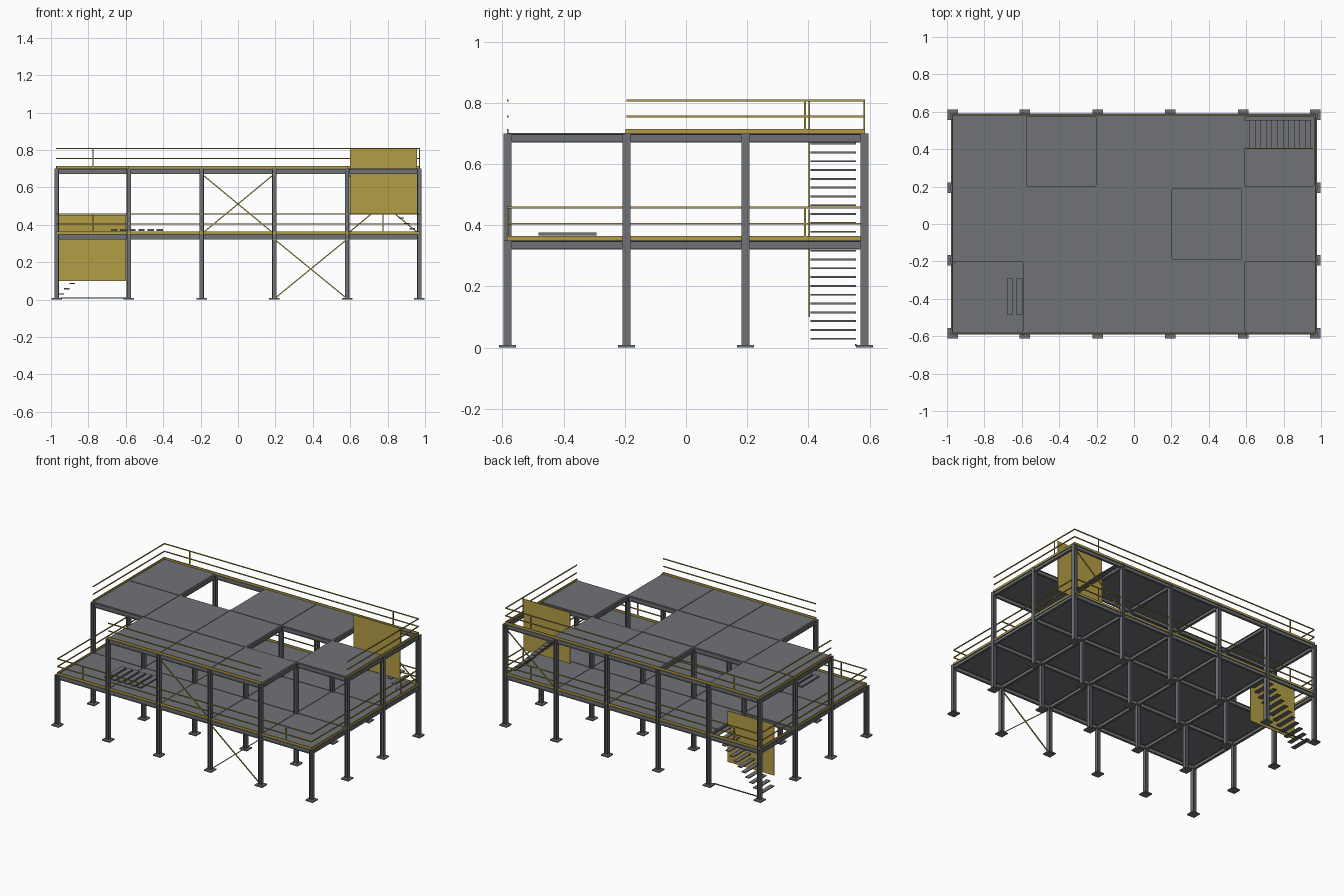
import bpy, bmesh, math
from mathutils import Vector

cube = bpy.data.objects.get("Cube")
if cube:
    bpy.data.objects.remove(cube)


def material(name, rgb):
    m = bpy.data.materials.new(name)
    m.use_nodes = True
    m.diffuse_color = (*rgb, 1)
    m.node_tree.nodes["Principled BSDF"].inputs["Base Color"].default_value = (*rgb, 1)
    return m


STEEL = material("steel_grey", (0.16, 0.17, 0.18))
GOLD = material("safety_yellow", (0.45, 0.34, 0.06))


class Part:
    """Collects boxes, I-sections and bars into one object."""

    def __init__(self, name, mat):
        self.name, self.mat, self.bm = name, mat, bmesh.new()

    def box(self, x0, x1, y0, y1, z0, z1):
        verts = bmesh.ops.create_cube(self.bm, size=1)["verts"]
        for v in verts:
            v.co = Vector((x0 + (v.co.x + .5) * (x1 - x0),
                           y0 + (v.co.y + .5) * (y1 - y0),
                           z0 + (v.co.z + .5) * (z1 - z0)))

    def bar(self, a, b, t):
        a, b = Vector(a), Vector(b)
        d = b - a
        rot = d.to_track_quat("Z", "Y")
        for v in bmesh.ops.create_cube(self.bm, size=1)["verts"]:
            local = Vector((v.co.x * t, v.co.y * t, v.co.z * d.length))
            v.co = (a + b) / 2 + rot @ local

    def i_section(self, a, b, depth_dir, depth, width, t=.004):
        # extruded I profile from a to b, flanges square to depth_dir
        a, b, u = Vector(a), Vector(b), Vector(depth_dir)
        w = (b - a).normalized().cross(u)
        h, f, s = depth / 2, width / 2, t / 2
        half = [(-h, -f), (-h + t, -f), (-h + t, -s), (h - t, -s), (h - t, -f), (h, -f)]
        outline = half + [(p, -q) for p, q in reversed(half)]
        face = self.bm.faces.new([self.bm.verts.new(a + u * p + w * q) for p, q in outline])
        ext = bmesh.ops.extrude_face_region(self.bm, geom=[face], use_keep_orig=True)
        for v in ext["geom"]:
            if isinstance(v, bmesh.types.BMVert):
                v.co += b - a

    def finish(self):
        bmesh.ops.recalc_face_normals(self.bm, faces=self.bm.faces)
        mesh = bpy.data.meshes.new(self.name)
        self.bm.to_mesh(mesh)
        self.bm.free()
        mesh.materials.append(self.mat)
        bpy.context.collection.objects.link(bpy.data.objects.new(self.name, mesh))


XS = [-.97, -.583, -.195, .195, .583, .97]
YS = [-.583, -.195, .195, .583]
LOW, HIGH = .35, .70
BEAM = .028

# bays as (column, row); the front corner bays have no upper storey
all_bays = {(i, j) for i in range(5) for j in range(3)}
upper_bays = all_bays - {(0, 0), (4, 0)}
lower_deck = all_bays - {(0, 2)}
upper_deck = upper_bays - {(1, 2), (3, 1), (4, 2)}


def corners(bay):
    i, j = bay
    return [(i, j), (i + 1, j), (i, j + 1), (i + 1, j + 1)]


# columns and base plates
columns = Part("columns", STEEL)
plates = Part("base_plates", STEEL)
tall = {c for b in upper_bays for c in corners(b)}
for i, x in enumerate(XS):
    for j, y in enumerate(YS):
        top = HIGH if (i, j) in tall else LOW
        columns.i_section((x, y, 0), (x, y, top), (1, 0, 0), .024, .026)
        plates.box(x - .028, x + .028, y - .028, y + .028, 0, .008)
columns.finish()
plates.finish()

# beams and deck panels of each storey
for label, z, bays, decked in (("lower", LOW, all_bays, lower_deck),
                               ("upper", HIGH, upper_bays, upper_deck)):
    beams = Part(label + "_beams", STEEL)
    edges = set()
    for b in bays:
        c = corners(b)
        edges |= {(c[0], c[1]), (c[2], c[3]), (c[0], c[2]), (c[1], c[3])}
    for p, q in sorted(edges):
        zc = z - BEAM / 2 - .001
        beams.i_section((XS[p[0]], YS[p[1]], zc), (XS[q[0]], YS[q[1]], zc),
                        (0, 0, 1), BEAM, .016)
    beams.finish()
    deck = Part(label + "_deck", STEEL)
    for i, j in sorted(decked):
        deck.box(XS[i] + .003, XS[i + 1] - .003, YS[j] + .003, YS[j + 1] - .003,
                 z - .003, z + .002)
    deck.finish()


# guard rails: toe board, middle rail, top rail
def railing(name, z, runs, posts):
    rail = Part(name, GOLD)
    for (x0, y0), (x1, y1) in runs:
        rail.box(x0 - .003, x1 + .003, y0 - .003, y1 + .003, z, z + .015)
        for h in (.055, .108):
            rail.bar((x0, y0, z + h), (x1, y1, z + h), .006)
    for x, y in posts:
        rail.bar((x, y, z), (x, y, z + .108), .006)
    rail.finish()


L, R, F, B = XS[0], XS[-1], YS[0], YS[-1]
mid_x, mid_y = .776, .389
railing("lower_railing", LOW,
        [((L, F), (R, F)), ((L, B), (R, B)), ((L, F), (L, B)), ((R, F), (R, B))],
        [(-mid_x, F), (mid_x, F), (-mid_x, B), (mid_x, B), (R, mid_y)])
railing("upper_railing", HIGH,
        [((XS[1], F), (XS[4], F)), ((L, B), (R, B)),
         ((L, YS[1]), (L, B)), ((R, YS[1]), (R, B))],
        [(-mid_x, B), (mid_x, B), (R, mid_y)])

# diagonal cross braces
braces = Part("cross_braces", GOLD)
for i, y, z0, z1 in ((2, F, LOW, HIGH - BEAM), (3, F, .005, LOW - BEAM),
                     (4, B, LOW, HIGH - BEAM)):
    braces.bar((XS[i], y, z0), (XS[i + 1], y, z1), .006)
    braces.bar((XS[i], y, z1), (XS[i + 1], y, z0), .006)
braces.finish()

# stair flights with a side panel each
SY0, SY1, STEPS, RISE, GOING = .407, .555, 12, .0288, .0298
for label, x, step, z in (("lower", -.945, GOING, 0), ("upper", .932, -GOING, LOW)):
    treads = Part(label + "_stair_treads", STEEL)
    for k in range(STEPS):
        cx, cz = x + k * step, z + (k + 1) * RISE
        treads.box(cx - .015, cx + .015, SY0, SY1, cz - .003, cz + .003)
    treads.finish()
for label, side, z0 in (("lower", -1, .10), ("upper", 1, .455)):
    panel = Part(label + "_stair_panel", GOLD)
    a, b = sorted((side * .60, side * .957))
    panel.box(a, b, SY0 - .006, SY0 - .001, z0, z0 + .352)
    panel.finish()

# ground rail beside the lower stair
ground = Part("stair_ground_bar", STEEL)
ground.bar((-.95, SY1, .008), (-.60, SY1, .008), .006)
ground.finish()

# stack of loose slats on the lower deck
slats = Part("floor_slats", STEEL)
for k in range(6):
    x = -.68 + k * .049
    slats.box(x, x + .034, -.483, -.292, .367, .376)
slats.finish()
